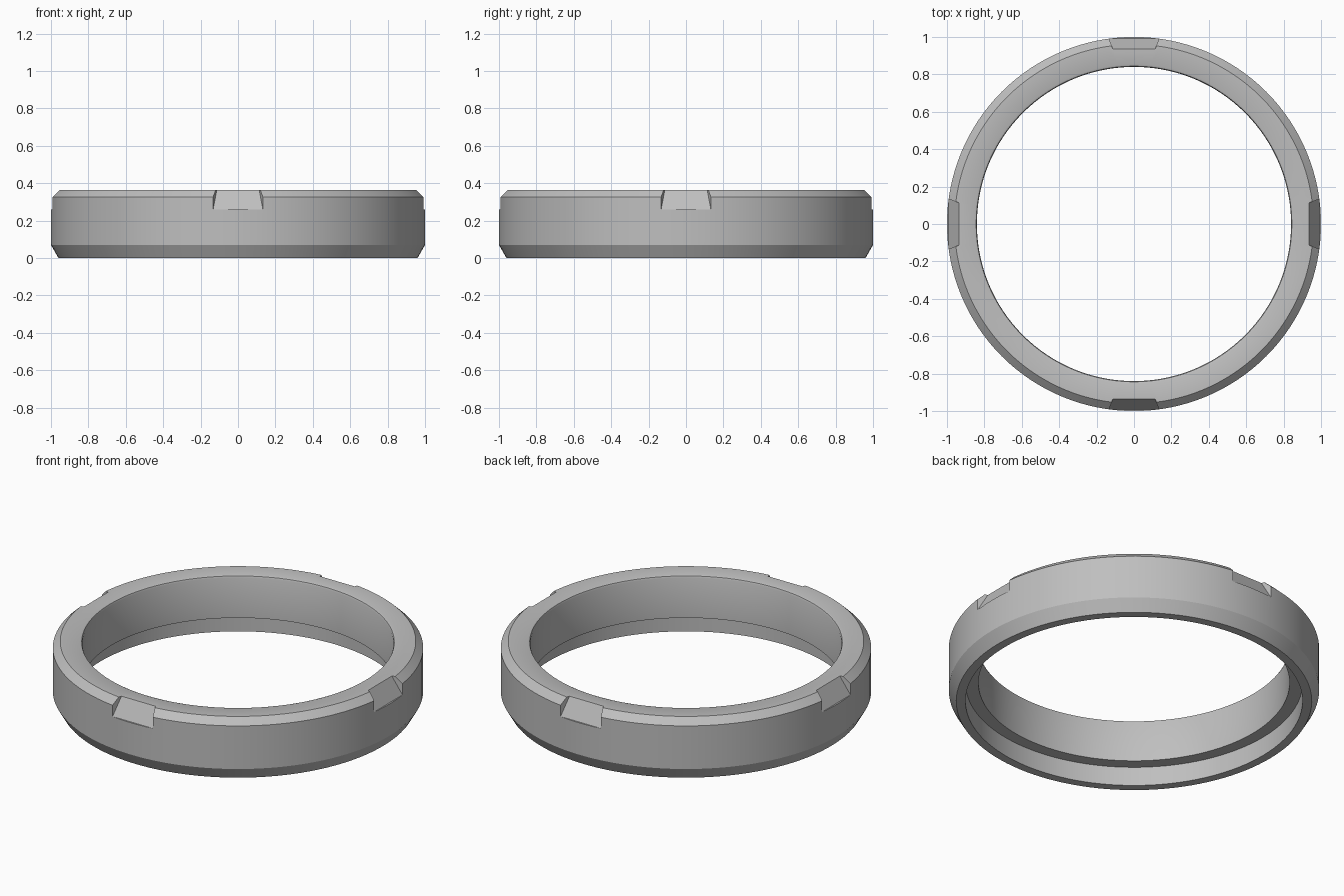
import bpy
import bmesh
from math import radians, pi
from mathutils import Matrix, Vector

SEGMENTS = 128
NOTCHES = 4

cube = bpy.data.objects.get("Cube")
if cube:
    bpy.data.objects.remove(cube, do_unlink=True)

# Material
grey = bpy.data.materials.new("plain_grey")
grey.use_nodes = True
colour = (0.52, 0.52, 0.52, 1)
grey.diffuse_color = colour
grey.node_tree.nodes["Principled BSDF"].inputs["Base Color"].default_value = colour


def make_object(name, bm):
    bmesh.ops.recalc_face_normals(bm, faces=bm.faces)
    mesh = bpy.data.meshes.new(name)
    bm.to_mesh(mesh)
    bm.free()
    mesh.materials.append(grey)
    obj = bpy.data.objects.new(name, mesh)
    bpy.context.collection.objects.link(obj)
    return obj


# Ring body: chamfered section (radius, height) with a counterbore underneath
section = [(0.96, 0), (1, 0.07), (1, 0.327), (0.96, 0.365),
           (0.854, 0.365), (0.844, 0.361), (0.84, 0.351),
           (0.84, 0.113), (0.91, 0.113), (0.91, 0)]
bm = bmesh.new()
verts = [bm.verts.new((r, 0, z)) for r, z in section]
edges = [bm.edges.new((a, b)) for a, b in zip(verts, verts[1:] + verts[:1])]
bmesh.ops.spin(bm, geom=verts + edges, cent=(0, 0, 0), axis=(0, 0, 1),
               angle=2 * pi, steps=SEGMENTS, use_merge=True)
bmesh.ops.remove_doubles(bm, verts=bm.verts, dist=1e-5)
ring = make_object("ring_body", bm)

# Notch cutters: sloped wedges that widen outward, one per quarter turn
wedge = [(0.991, 0.26), (1.1, 0.26), (1.1, 0.45), (0.89, 0.45)]
bm = bmesh.new()
for i in range(NOTCHES):
    turn = Matrix.Rotation(i * 2 * pi / NOTCHES, 3, 'Z')
    sides = []
    for s in (-1, 1):
        sides.append([bm.verts.new(turn @ Vector((s * (0.133 - (0.991 - y) * 0.36), y, z)))
                      for y, z in wedge])
    left, right = sides
    bm.faces.new(left)
    bm.faces.new(right[::-1])
    for a in range(4):
        b = (a + 1) % 4
        bm.faces.new((left[a], right[a], right[b], left[b]))
cutter = make_object("notch_cutter", bm)
cutter.hide_render = True

# Cut the notches, then drop the cutter
cut = ring.modifiers.new("notches", 'BOOLEAN')
cut.operation = 'DIFFERENCE'
cut.solver = 'EXACT'
cut.object = cutter
bpy.ops.object.select_all(action='DESELECT')
ring.select_set(True)
bpy.context.view_layer.objects.active = ring
bpy.ops.object.modifier_apply(modifier=cut.name)
bpy.data.objects.remove(cutter, do_unlink=True)

bpy.ops.object.shade_smooth_by_angle(angle=radians(28))
